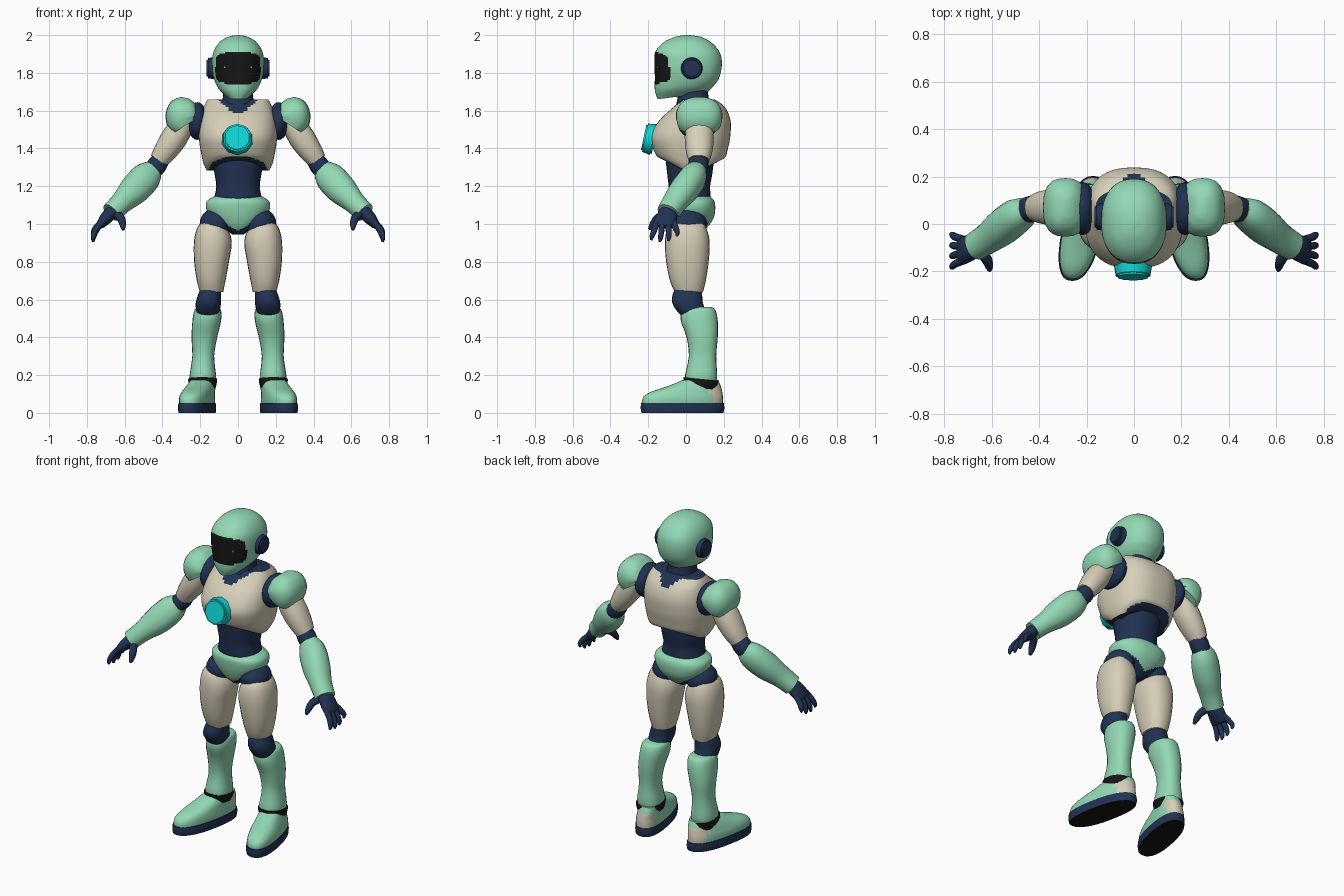
import bpy, bmesh, math
from mathutils import Vector, Matrix

if "Cube" in bpy.data.objects:
    bpy.data.objects.remove(bpy.data.objects["Cube"])


def material(name, rgb):
    m = bpy.data.materials.new(name)
    m.use_nodes = True
    m.diffuse_color = (*rgb, 1)
    m.node_tree.nodes["Principled BSDF"].inputs["Base Color"].default_value = (*rgb, 1)
    return m


MINT = material("mint green", (0.29, 0.69, 0.46))
CREAM = material("warm cream", (0.67, 0.62, 0.48))
NAVY = material("navy blue", (0.015, 0.032, 0.085))
CYAN = material("bright cyan", (0.005, 0.66, 0.65))
BLACK = material("black", (0.008, 0.008, 0.008))
ORANGE = material("orange", (0.8, 0.25, 0.02))
parts = []


def finish(name, bm, mats, rule=None):
    """Turn a bmesh into an object; rule picks a material from face centre and normal."""
    bmesh.ops.recalc_face_normals(bm, faces=bm.faces)
    if rule:
        for f in bm.faces:
            f.material_index = int(rule(f.calc_center_median(), f.normal))
    me = bpy.data.meshes.new(name)
    bm.to_mesh(me)
    bm.free()
    for m in mats:
        me.materials.append(m)
    ob = bpy.data.objects.new(name, me)
    bpy.context.collection.objects.link(ob)
    parts.append(ob)


def smooth_rows(rows, steps):
    """Catmull-Rom interpolation through the key rows."""
    rows = [Vector(r) for r in rows]
    out = []
    for i in range(len(rows) - 1):
        a, b = rows[max(i - 1, 0)], rows[i]
        c, d = rows[i + 1], rows[min(i + 2, len(rows) - 1)]
        for k in range(steps):
            t = k / steps
            out.append(0.5 * (2 * b + (c - a) * t + (2 * a - 5 * b + 4 * c - d) * t**2
                              + (3 * b - a - 3 * c + d) * t**3))
    return out + [rows[-1]]


def outline(n, power):
    for i in range(n):
        c, s = math.cos(math.tau * i / n), math.sin(math.tau * i / n)
        yield (math.copysign(abs(c) ** (2 / power), c), math.copysign(abs(s) ** (2 / power), s))


def skin(bm, rings):
    for a, b in zip(rings, rings[1:]):
        for i in range(len(a)):
            j = (i + 1) % len(a)
            bm.faces.new((a[i], a[j], b[j], b[i]))
    bm.faces.new(rings[0])
    bm.faces.new(rings[-1])


def body(name, rows, mats, side=1, n=24, steps=3, power=2.3, warp=None, rule=None):
    """Stack of level rings: (z, centre x, front y, back y, half width)."""
    bm, rings = bmesh.new(), []
    for z, cx, yf, yb, rx in smooth_rows(rows, steps):
        ring = []
        for u, v in outline(n, power):
            p = (cx + rx * u, (yf + yb) / 2 + (yb - yf) / 2 * v, z)
            p = warp(*p) if warp else p
            ring.append(bm.verts.new((p[0] * side, p[1], p[2])))
        rings.append(ring)
    skin(bm, rings)
    finish(name, bm, mats, rule)


def limb(name, rows, mat, side=1, n=16, steps=3, power=2.2):
    """Rings square to a path: (x, y, z, half thickness, half depth)."""
    rows, rings, bm = smooth_rows(rows, steps), [], bmesh.new()
    for i, r in enumerate(rows):
        t = (rows[min(i + 1, len(rows) - 1)] - rows[max(i - 1, 0)])
        t = Vector(t[:3]).normalized()
        a = Vector((0, 1, 0)).cross(t).normalized()
        b = t.cross(a)
        ring = []
        for u, v in outline(n, power):
            p = Vector(r[:3]) + a * r[3] * u + b * r[4] * v
            ring.append(bm.verts.new((p.x * side, p.y, p.z)))
        rings.append(ring)
    skin(bm, rings)
    finish(name, bm, [mat])


def ball(name, centre, radii, mat):
    bm = bmesh.new()
    bmesh.ops.create_uvsphere(bm, u_segments=20, v_segments=12, radius=1,
                              matrix=Matrix.Translation(centre) @ Matrix.Diagonal((*radii, 1)))
    finish(name, bm, [mat])


def disc(name, centre, rot, r1, r2, depth, sides, mat):
    bm = bmesh.new()
    bmesh.ops.create_cone(bm, cap_ends=True, segments=sides, radius1=r1, radius2=r2, depth=depth,
                          matrix=Matrix.Translation(centre) @ rot)
    caps = [e for f in bm.faces if len(f.verts) > 4 for e in f.edges]
    bmesh.ops.bevel(bm, geom=caps, offset=0.008, segments=2, affect='EDGES')
    finish(name, bm, [mat])


def clamp(v):
    return max(0, min(1, v))


# Head: helmet with inset-coloured visor, lights, ear discs and neck
body("helmet", [(1.68, 0, -.15, .11, .06), (1.72, 0, -.165, .145, .105), (1.78, 0, -.165, .178, .13),
                (1.85, 0, -.167, .19, .138), (1.91, 0, -.163, .178, .13), (1.96, 0, -.12, .135, .1),
                (1.99, 0, -.06, .08, .055), (2.0, 0, -.01, .02, .01)],
     [MINT, BLACK], n=64, steps=7,
     warp=lambda x, y, z: (x, y, z + .13 * y * clamp((1.76 - z) / .08)),
     rule=lambda c, n: c.y < 0 and (abs(c.x) / .12) ** 4 + (abs(c.z - 1.825) / .083) ** 4 < 1)
for s in (1, -1):
    tag = "left_" if s > 0 else "right_"
    bm = bmesh.new()
    bmesh.ops.create_cube(bm, size=1, matrix=Matrix.Translation((.06 * s, -.149, 1.83))
                          @ Matrix.Rotation(.3 * s, 4, 'Z') @ Matrix.Diagonal((.025, .008, .01, 1)))
    finish(tag + "eye_light", bm, [ORANGE])
    disc(tag + "ear_disc", (.143 * s, .03, 1.825), Matrix.Rotation(s * math.pi / 2, 4, 'Y'),
         .06, .052, .045, 16, NAVY)
body("neck", [(1.56, 0, -.07, .14, .1), (1.62, 0, -.055, .13, .095), (1.67, 0, -.045, .12, .08),
              (1.75, 0, -.045, .11, .075)], [NAVY])

# Torso: chest shell with navy collar, chest lamp, waist and pelvis
body("chest", [(1.28, 0, -.07, .14, .165), (1.33, 0, -.135, .2, .185), (1.4, 0, -.175, .222, .2),
               (1.47, 0, -.185, .235, .207), (1.55, 0, -.14, .235, .2), (1.62, 0, -.065, .205, .18),
               (1.66, 0, -.02, .15, .16)],
     [CREAM, NAVY], n=64, steps=6, power=2.5,
     warp=lambda x, y, z: (x, y, z + .045 * (1 - (x / .17) ** 2) * clamp((1.36 - z) / .08)),
     rule=lambda c, n: c.z > (1.57 if c.y < .07 else 1.6) + .8 * abs(c.x) or n.z < -.8)
disc("chest_lamp", (-.004, -.195, 1.452), Matrix.Rotation(math.radians(78), 4, 'X'),
     .085, .075, .06, 10, CYAN)
body("waist", [(1.08, 0, -.08, .12, .13), (1.14, 0, -.09, .13, .125), (1.2, 0, -.092, .128, .115),
               (1.27, 0, -.1, .14, .125), (1.36, 0, -.11, .15, .14)], [NAVY])
body("pelvis", [(.945, 0, -.035, .06, .03), (.98, 0, -.07, .11, .08), (1.03, 0, -.09, .145, .14),
                (1.08, 0, -.1, .155, .168), (1.12, 0, -.1, .15, .165), (1.145, 0, -.08, .13, .13)],
     [MINT, NAVY], n=48, steps=6, rule=lambda c, n: c.z < .965 + .55 * abs(c.x))

for s in (1, -1):
    tag = "left_" if s > 0 else "right_"

    # Leg
    ball(tag + "hip_joint", (.118 * s, .01, 1.0), (.085, .1, .085), NAVY)
    body(tag + "thigh", [(1.02, .145, -.05, .08, .03), (.985, .138, -.095, .105, .075),
                         (.91, .133, -.112, .125, .1), (.8, .14, -.105, .12, .092),
                         (.7, .142, -.085, .105, .076), (.64, .14, -.06, .09, .062)], [CREAM], s)
    body(tag + "knee", [(.67, .142, -.05, .08, .05), (.63, .15, -.07, .085, .06),
                        (.58, .157, -.072, .09, .067), (.53, .16, -.04, .11, .06),
                        (.5, .16, 0, .11, .05)], [NAVY], s)
    body(tag + "shin", [(.165, .185, 0, .16, .068), (.2, .186, -.005, .165, .07),
                        (.3, .184, .015, .16, .058), (.4, .178, .003, .168, .068),
                        (.49, .165, -.028, .168, .076), (.545, .16, -.02, .155, .07),
                        (.56, .16, .01, .135, .05)], [MINT], s)
    body(tag + "ankle_seal", [(.13, .187, -.005, .16, .068), (.165, .187, -.012, .17, .076),
                              (.18, .187, -.012, .17, .076)], [BLACK], s,
         warp=lambda x, y, z: (x, y, z + .1 * (.08 - y)))

    # Foot, toes turned outward
    toe_out = lambda x, y, z: (x - .2 * y, y, z)
    body(tag + "boot", [(.045, .213, -.232, .196, .08), (.08, .213, -.228, .196, .081),
                        (.11, .21, -.19, .192, .076), (.14, .205, -.1, .185, .07),
                        (.175, .2, -.015, .17, .06)], [MINT, CREAM], s, n=32, power=2.4, warp=toe_out,
         rule=lambda c, n: c.y > .13 and .06 < c.z < .145)
    body(tag + "sole", [(0, .213, -.235, .198, .084), (.025, .213, -.24, .203, .086),
                        (.052, .213, -.238, .2, .084)], [NAVY, BLACK], s, n=32, power=2.4,
         warp=toe_out, rule=lambda c, n: n.z < -.7)

    # Arm
    ball(tag + "shoulder_joint", (.215 * s, .065, 1.545), (.055, .112, .1), NAVY)
    limb(tag + "shoulder_pad", [(.272, .07, 1.525, .085, .112), (.288, .07, 1.555, .094, .122),
                                (.29, .07, 1.6, .088, .12), (.283, .07, 1.645, .062, .09),
                                (.278, .07, 1.668, .02, .04)], MINT, s, n=24, power=2.6)
    limb(tag + "upper_arm", [(.28, .07, 1.55, .06, .07), (.335, .07, 1.46, .07, .077),
                             (.385, .07, 1.385, .062, .07), (.42, .068, 1.335, .05, .055)], CREAM, s)
    limb(tag + "elbow", [(.395, .068, 1.36, .042, .045), (.43, .065, 1.31, .052, .055),
                         (.47, .05, 1.265, .045, .05)], NAVY, s)
    limb(tag + "forearm", [(.445, .055, 1.29, .055, .05), (.485, .04, 1.25, .08, .07),
                           (.55, -.01, 1.18, .08, .075), (.615, -.06, 1.115, .06, .065),
                           (.67, -.095, 1.06, .055, .06)], MINT, s)

    # Hand
    limb(tag + "palm", [(.645, -.085, 1.085, .035, .04), (.69, -.1, 1.04, .035, .055),
                        (.725, -.115, 1.0, .025, .058), (.735, -.118, .985, .015, .045)], NAVY, s)
    limb(tag + "thumb", [(.655, -.1, 1.06, .025, .025), (.62, -.15, 1.03, .022, .022),
                         (.61, -.178, .995, .017, .017), (.608, -.195, .97, .008, .008)], NAVY, s, n=10)
    for i, finger in enumerate(("index", "middle", "ring", "little")):
        y, drop = -.155 + .03 * i, (.01, 0, .005, .03)[i]
        tip = y - .025 + .015 * i
        limb(f"{tag}{finger}_finger", [(.72, y, 1.01, .016, .016),
                                       (.752, (y + tip) / 2, .965 + drop / 2, .016, .016),
                                       (.766, tip, .925 + drop, .013, .013),
                                       (.765, tip - .004, .905 + drop, .006, .006)], NAVY, s, n=10)

# Smooth shading with sharp creases kept
bpy.ops.object.select_all(action='DESELECT')
for ob in parts:
    ob.select_set(True)
bpy.context.view_layer.objects.active = parts[0]
bpy.ops.object.shade_smooth_by_angle(angle=math.radians(40))
